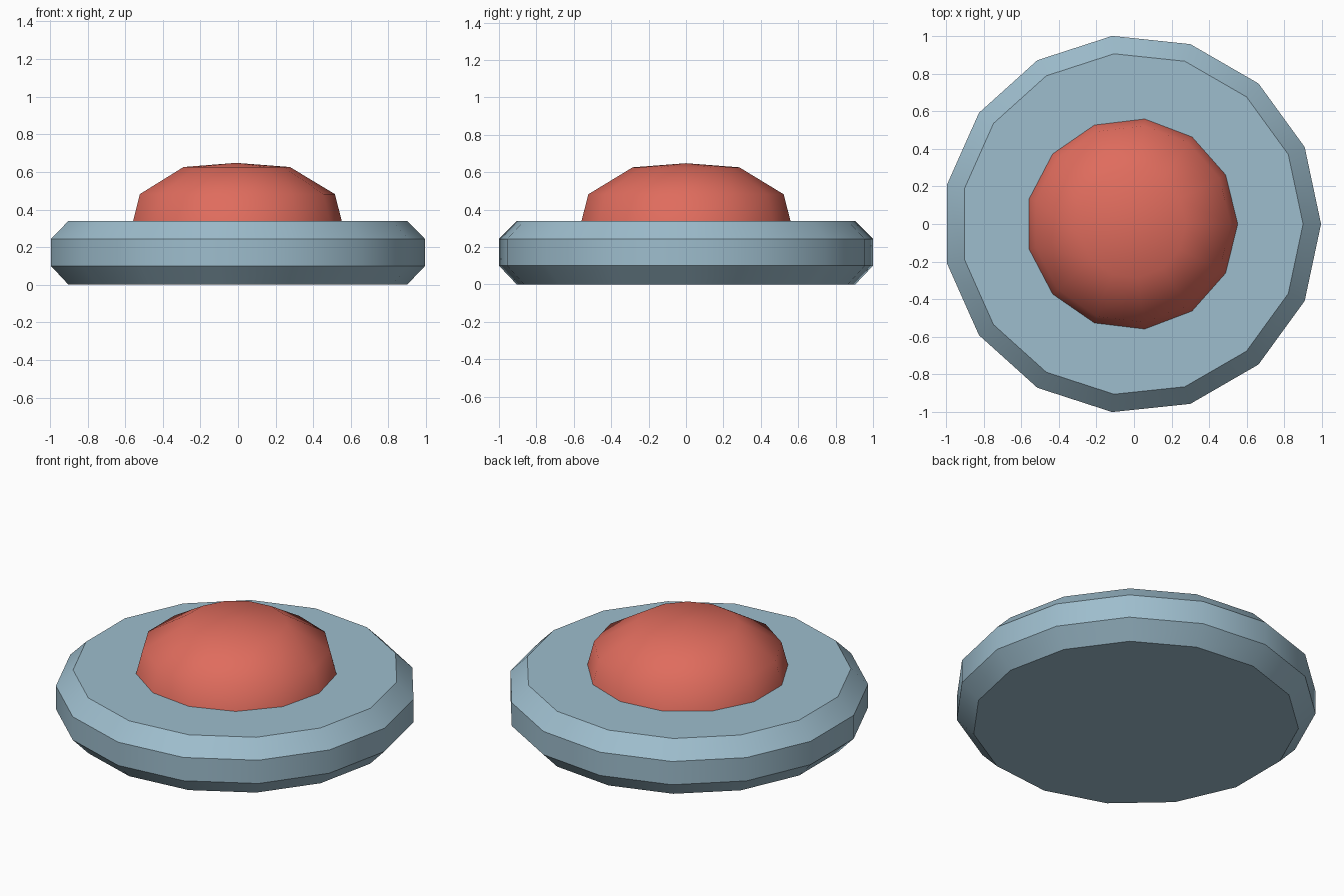
import bpy
import bmesh
import math

if "Cube" in bpy.data.objects:
    bpy.data.objects.remove(bpy.data.objects["Cube"])

CX = -0.011  # odd-sided rings sit slightly off centre in x


def material(name, rgb):
    m = bpy.data.materials.new(name)
    m.diffuse_color = (*rgb, 1.0)
    m.use_nodes = True
    m.node_tree.nodes["Principled BSDF"].inputs["Base Color"].default_value = m.diffuse_color
    return m


def lathe(name, profile, sides, mat, smooth_angle):
    """Stack rings of (radius, z); radius 0 makes an apex, open ends get a cap."""
    bm = bmesh.new()
    rings = []
    for r, z in profile:
        if r == 0:
            rings.append([bm.verts.new((CX, 0, z))] * sides)
        else:
            rings.append([bm.verts.new((CX + r * math.cos(math.tau * i / sides),
                                        r * math.sin(math.tau * i / sides), z))
                          for i in range(sides)])
    for a, b in zip(rings, rings[1:]):
        for i in range(sides):
            j = (i + 1) % sides
            quad = [a[i], a[j], b[j], b[i]]
            bm.faces.new(list(dict.fromkeys(quad)))
    bm.faces.new(rings[0][::-1])
    if profile[-1][0] > 0:
        bm.faces.new(rings[-1])
    bmesh.ops.recalc_face_normals(bm, faces=bm.faces)
    mesh = bpy.data.meshes.new(name)
    bm.to_mesh(mesh)
    bm.free()
    mesh.materials.append(mat)
    ob = bpy.data.objects.new(name, mesh)
    bpy.context.collection.objects.link(ob)
    bpy.ops.object.select_all(action='DESELECT')
    ob.select_set(True)
    bpy.context.view_layer.objects.active = ob
    bpy.ops.object.shade_smooth_by_angle(angle=math.radians(smooth_angle))
    return ob


blue = material("dusty_blue", (0.34, 0.51, 0.61))
red = material("coral_red", (0.74, 0.15, 0.11))

# Chamfered round base plate
lathe("base_plate", [(0.91, 0), (1.0055, 0.1), (1.0055, 0.243), (0.91, 0.34)],
      15, blue, 30)

# Low domed button, sunk a little into the plate
lathe("button_dome", [(0.569, 0.315), (0.526, 0.482), (0.287, 0.626), (0, 0.648)],
      13, red, 60)
